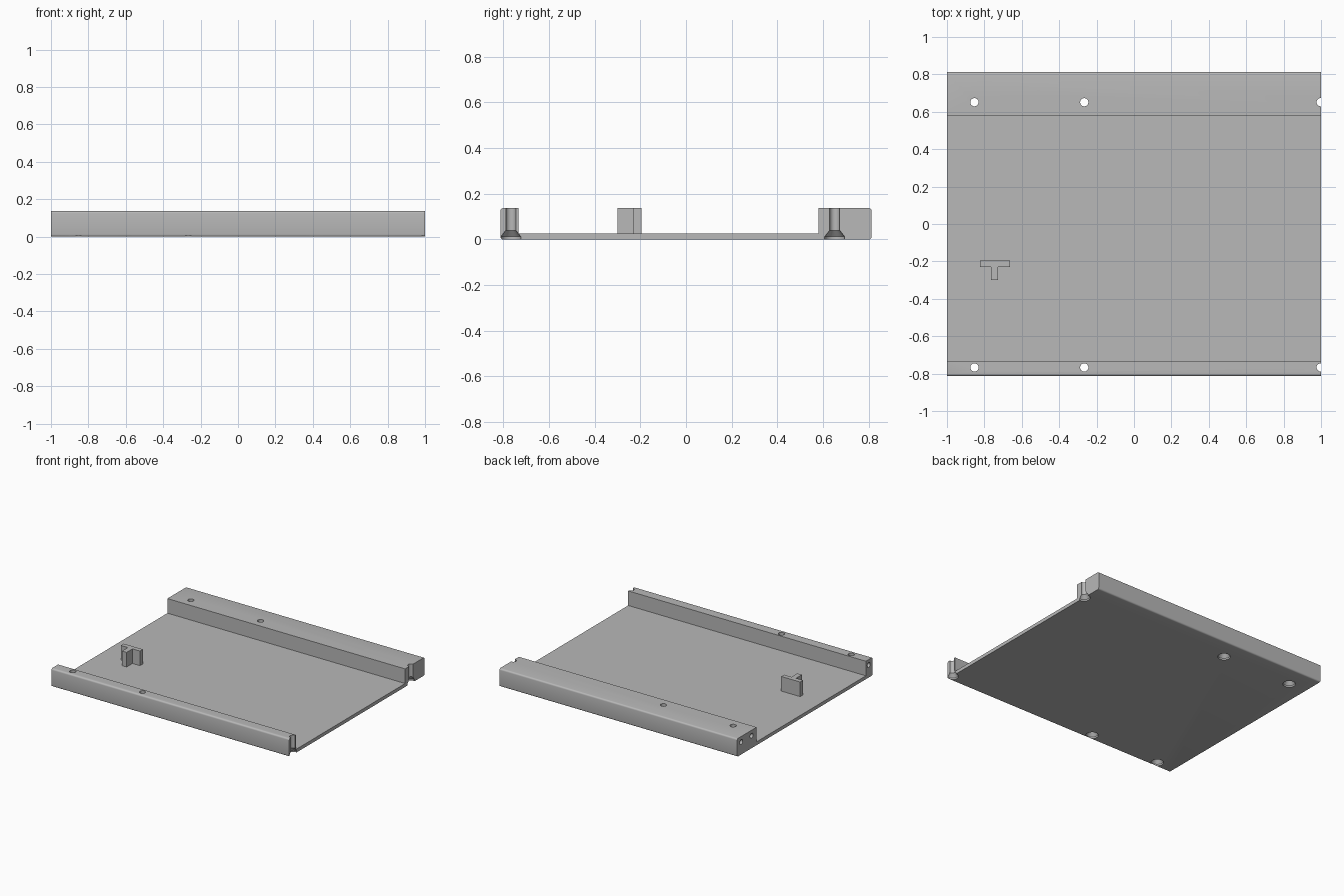
import bpy
import bmesh
from math import sin, cos, pi
from mathutils import Matrix, Vector

if "Cube" in bpy.data.objects:
    bpy.data.objects.remove(bpy.data.objects["Cube"], do_unlink=True)

HALF_X, HALF_Y = 1.0, 0.813
TOP, FLOOR = 0.137, 0.026
FILLET = 0.012

grey = bpy.data.materials.new("plain grey")
grey.use_nodes = True
colour = (0.48, 0.48, 0.48, 1)
grey.diffuse_color = colour
grey.node_tree.nodes["Principled BSDF"].inputs["Base Color"].default_value = colour


def add_object(name, bm):
    bmesh.ops.recalc_face_normals(bm, faces=bm.faces)
    mesh = bpy.data.meshes.new(name)
    bm.to_mesh(mesh)
    bm.free()
    mesh.materials.append(grey)
    obj = bpy.data.objects.new(name, mesh)
    bpy.context.collection.objects.link(obj)
    return obj


def extrude_outline(name, points, offset):
    bm = bmesh.new()
    face = bm.faces.new([bm.verts.new(p) for p in points])
    result = bmesh.ops.extrude_face_region(bm, geom=[face], use_keep_orig=True)
    moved = [v for v in result["geom"] if isinstance(v, bmesh.types.BMVert)]
    bmesh.ops.translate(bm, verts=moved, vec=offset)
    return add_object(name, bm)


def lathe(name, profile, matrix, sides=24):
    """Closed solid of revolution from (radius, height) pairs."""
    bm = bmesh.new()
    rings = [[bm.verts.new((r * cos(2 * pi * i / sides), r * sin(2 * pi * i / sides), h))
              for i in range(sides)] for r, h in profile]
    for low, high in zip(rings, rings[1:]):
        for i in range(sides):
            j = (i + 1) % sides
            bm.faces.new((low[i], low[j], high[j], high[i]))
    bm.faces.new(rings[0])
    bm.faces.new(rings[-1])
    bm.transform(matrix)
    return add_object(name, bm)


def corner(side, level, steps=4):
    """Rounded outer corner of the tray section, listed from bottom to top."""
    arc = []
    for i in range(steps + 1):
        a = (i / steps if level else i / steps - 1) * pi / 2
        z = TOP - FILLET if level else FILLET
        arc.append((side * (HALF_Y - FILLET + FILLET * cos(a)), z + FILLET * sin(a)))
    return arc


# Tray section: thin floor, wide back rail, narrow front rail
section = corner(1, 0) + corner(1, 1)
section += [(0.58, TOP), (0.58, FLOOR), (-0.733, FLOOR), (-0.733, TOP)]
section += (corner(-1, 0) + corner(-1, 1))[::-1]
tray = extrude_outline("tray_with_rails", [(-HALF_X, y, z) for y, z in section],
                       Vector((2 * HALF_X, 0, 0)))

# Countersunk screw holes through both rails, the last pair split by the tray end
cutters = []
screw = [(0.044, -0.05), (0.044, 0.012), (0.025, 0.036), (0.022, 0.04), (0.022, 0.2)]
for y in (0.651, -0.767):
    for x in (-0.853, -0.266, 0.998):
        cutters.append(lathe("screw_cutter", screw, Matrix.Translation((x, y, 0))))

# Blind dowel holes in the right end of the rails
along_x = Matrix.Rotation(pi / 2, 4, "Y")
for y in (0.765, 0.64, -0.767):
    place = Matrix.Translation((-HALF_X, y, 0.095)) @ along_x
    cutters.append(lathe("dowel_cutter", [(0.018, -0.05), (0.018, 0.09)], place, 16))

bpy.context.view_layer.objects.active = tray
for cutter in cutters:
    cutter.hide_render = True
    mod = tray.modifiers.new("hole", "BOOLEAN")
    mod.operation = "DIFFERENCE"
    mod.solver = "EXACT"
    mod.object = cutter
    bpy.ops.object.modifier_apply(modifier=mod.name)
    bpy.data.objects.remove(cutter, do_unlink=True)

# T-shaped post standing on the floor
post = [(-0.824, -0.195), (-0.824, -0.23), (-0.765, -0.23), (-0.765, -0.3),
        (-0.727, -0.3), (-0.727, -0.23), (-0.664, -0.23), (-0.664, -0.195)]
t_post = extrude_outline("t_post", [(x, y, FLOOR - 0.005) for x, y in post],
                         Vector((0, 0, TOP - FLOOR + 0.005)))

# Smooth the round walls and keep the edges sharp
bpy.ops.object.select_all(action="DESELECT")
tray.select_set(True)
bpy.ops.object.shade_smooth_by_angle(angle=pi / 6)
